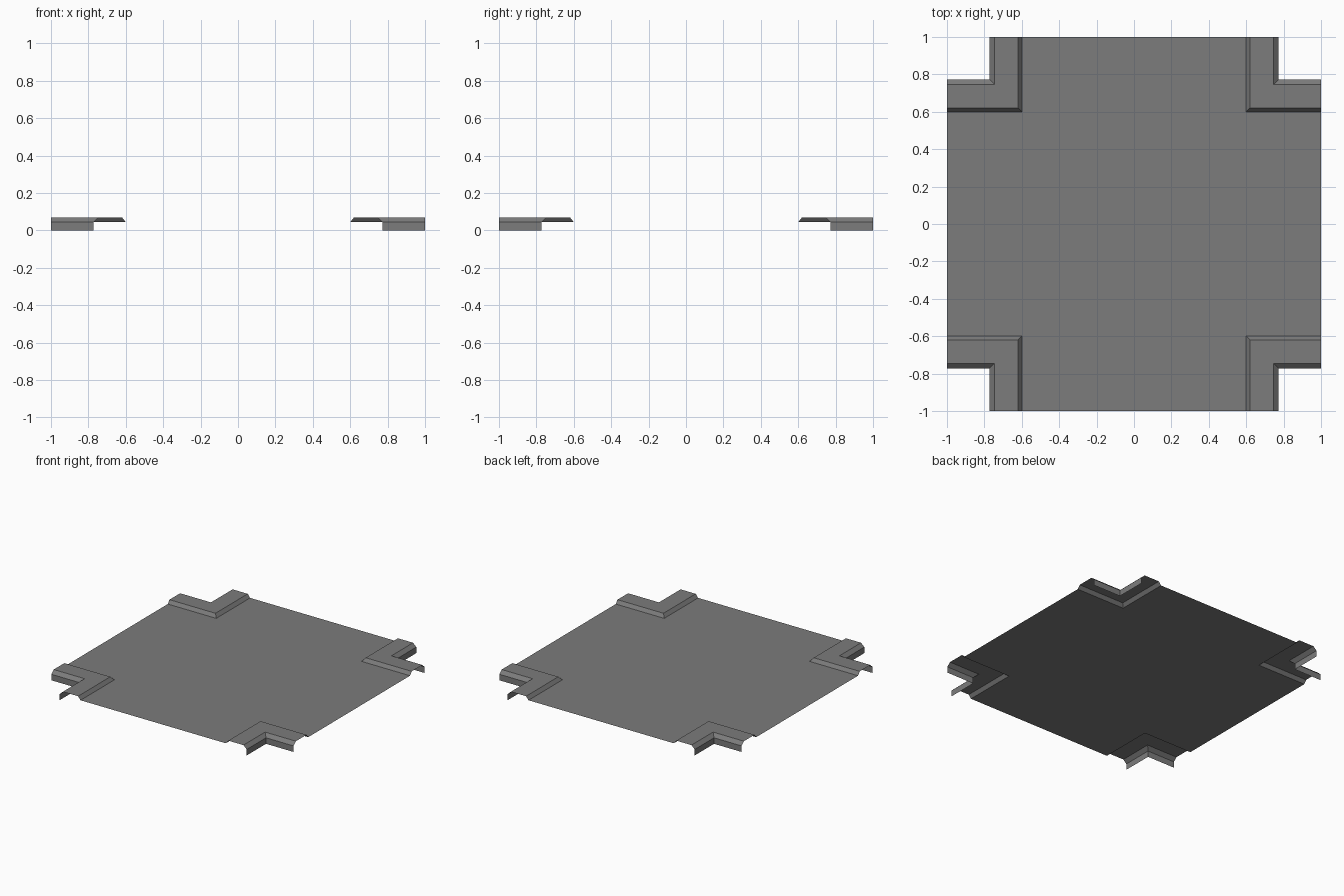
import bpy
import math
from mathutils import Matrix

if "Cube" in bpy.data.objects:
    bpy.data.objects.remove(bpy.data.objects["Cube"])

ROAD_Z = 0.045

grey = bpy.data.materials.new("asphalt grey")
grey.diffuse_color = (0.2, 0.2, 0.2, 1.0)
grey.use_nodes = True
grey.node_tree.nodes["Principled BSDF"].inputs["Base Color"].default_value = grey.diffuse_color


def add_mesh(name, verts, faces):
    mesh = bpy.data.meshes.new(name)
    mesh.from_pydata(verts, [], faces)
    mesh.materials.append(grey)
    obj = bpy.data.objects.new(name, mesh)
    bpy.context.collection.objects.link(obj)
    return obj


# Road surface: one flat cross, a quarter outline turned four times
outline = []
quarter = [(1, -0.6), (1, 0.6), (0.6, 0.6)]
for k in range(4):
    for x, y in quarter:
        for _ in range(k):
            x, y = -y, x
        outline.append((x, y, ROAD_Z))
add_mesh("road_surface", outline, [tuple(range(len(outline)))])

# Kerb section (offset from centre, height), swept round an L-shaped corner
profile = [(0.6, ROAD_Z), (0.62, 0.07), (0.745, 0.07), (0.772, ROAD_Z), (0.772, 0)]
verts, faces = [], []
for d, z in profile:
    verts += [(1, d, z), (d, d, z), (d, 1, z)]
for i in range(len(profile) - 1):
    for j in range(2):
        a = 3 * i + j
        faces.append((a, a + 3, a + 4, a + 1))

# Four kerb corners
for k, corner in enumerate(("back_right", "back_left", "front_left", "front_right")):
    kerb = add_mesh("kerb_" + corner, verts, faces)
    kerb.data.transform(Matrix.Rotation(k * math.pi / 2, 4, "Z"))
